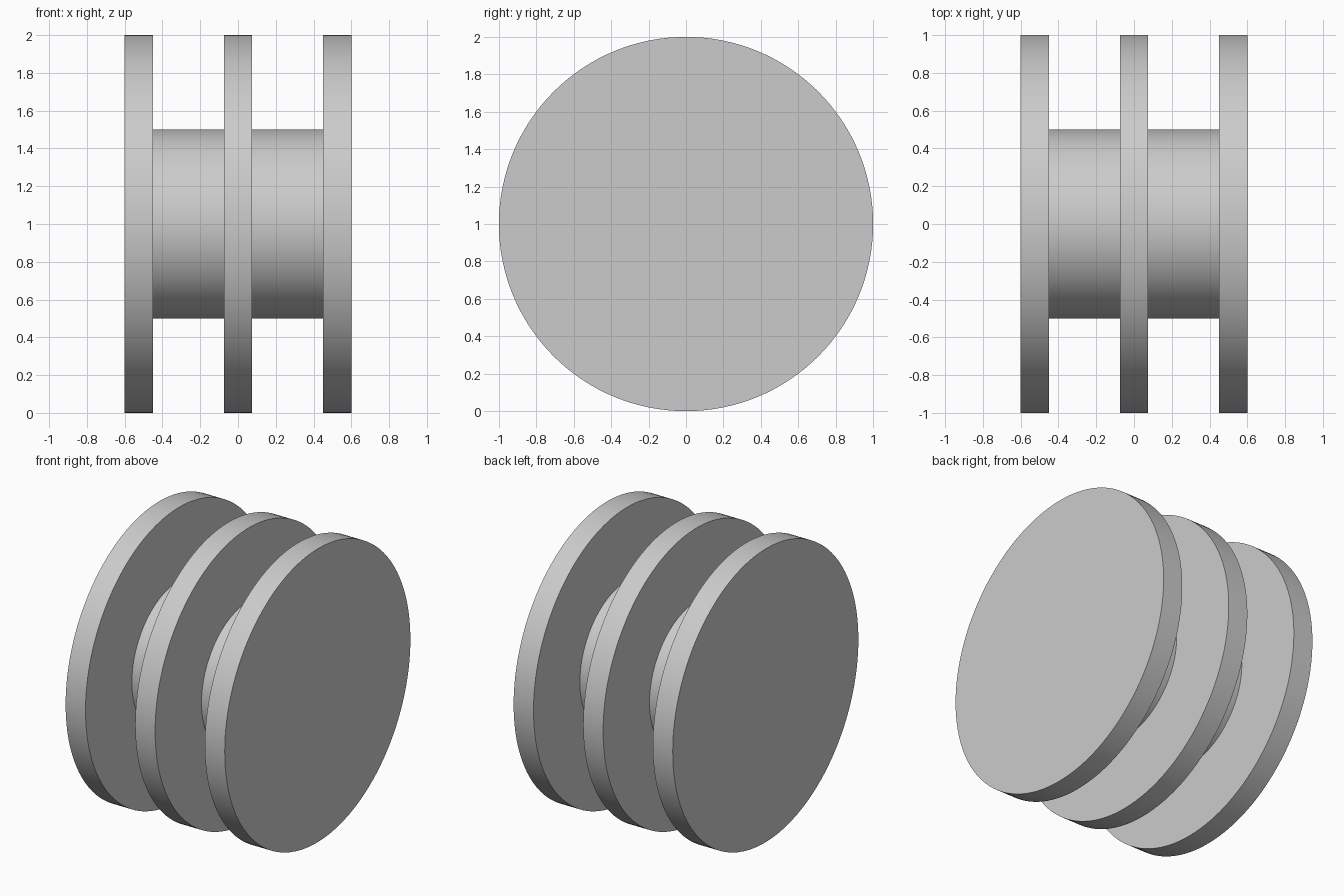
import bpy
import math

cube = bpy.data.objects.get("Cube")
if cube:
    bpy.data.objects.remove(cube, do_unlink=True)

grey = bpy.data.materials.new("light_grey")
grey.use_nodes = True
colour = (0.6, 0.6, 0.6, 1.0)
grey.diffuse_color = colour
grey.node_tree.nodes["Principled BSDF"].inputs["Base Color"].default_value = colour


def disc(name, x, radius, width):
    """Round part lying along the x axis, centred at height 1."""
    bpy.ops.mesh.primitive_cylinder_add(
        vertices=128, radius=radius, depth=width,
        location=(x, 0, 1), rotation=(0, math.pi / 2, 0))
    part = bpy.context.object
    part.name = name
    part.data.materials.append(grey)
    bpy.ops.object.shade_smooth_by_angle(angle=math.radians(30))


# Three wide flanges
FLANGE_WIDTH = 0.15
for name, x in (("right_flange", -0.525), ("middle_flange", 0), ("left_flange", 0.525)):
    disc(name, x, 1.0, FLANGE_WIDTH)

# Two narrower drums filling the gaps between the flanges
for name, x in (("right_drum", -0.2625), ("left_drum", 0.2625)):
    disc(name, x, 0.5, 0.375)
